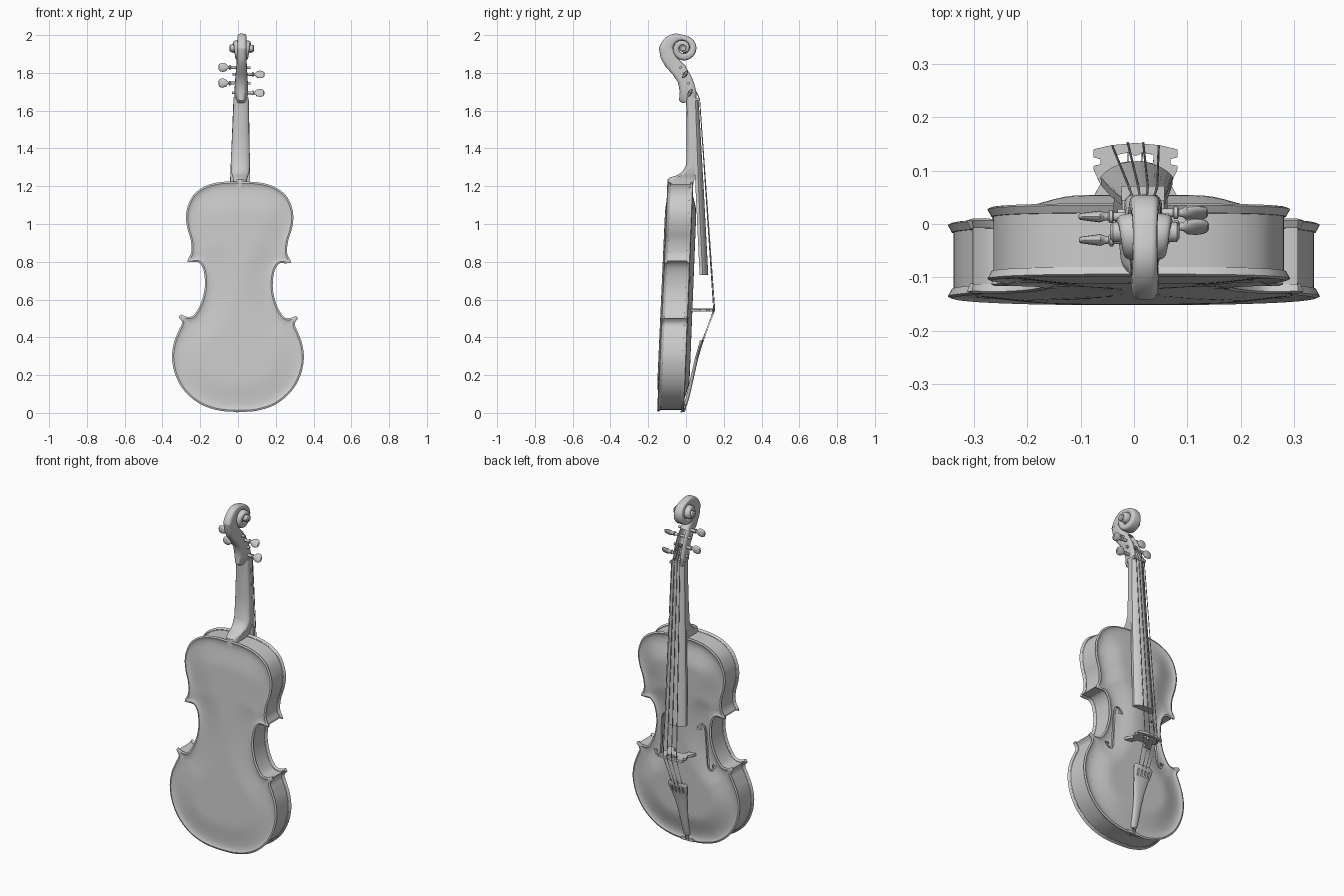
import bpy, bmesh
from math import sin, cos, pi, radians, exp, hypot, copysign
from mathutils import Vector, Matrix
from mathutils.geometry import delaunay_2d_cdt

if "Cube" in bpy.data.objects:
    bpy.data.objects.remove(bpy.data.objects["Cube"])

cutters = []


def make(name, verts, faces, recalc=True):
    me = bpy.data.meshes.new(name)
    me.from_pydata([tuple(v) for v in verts], [], faces)
    bm = bmesh.new()
    bm.from_mesh(me)
    bmesh.ops.delete(bm, geom=[v for v in bm.verts if not v.link_faces], context='VERTS')
    if recalc:
        bmesh.ops.recalc_face_normals(bm, faces=bm.faces)
    bm.to_mesh(me)
    bm.free()
    ob = bpy.data.objects.new(name, me)
    bpy.context.collection.objects.link(ob)
    return ob


def loft(name, rings, caps=True):
    n, m = len(rings[0]), len(rings)
    faces = [(i*n + j, i*n + (j+1) % n, (i+1)*n + (j+1) % n, (i+1)*n + j)
             for i in range(m-1) for j in range(n)]
    if caps:
        faces += [tuple(range(n)), tuple(range((m-1)*n, m*n))]
    return make(name, [p for r in rings for p in r], faces)


def spline(pts, n):
    P = [Vector(p) for p in pts]
    P = [P[0]] + P + [P[-1]]
    out = []
    for i in range(1, len(P)-2):
        a, b, c, d = P[i-1:i+3]
        for k in range(n):
            t = k / n
            out.append(0.5*(2*b + (c-a)*t + (2*a-5*b+4*c-d)*t*t + (3*b-a-3*c+d)*t**3))
    return out + [P[-1]]


def mirrored(half):
    return half + [Vector((-p[0], p[1])) for p in reversed(half[1:-1])]


def inset(poly, d):
    out = []
    for i, p in enumerate(poly):
        e1 = (p - poly[i-1]).normalized()
        e2 = (poly[(i+1) % len(poly)] - p).normalized()
        n1, n2 = Vector((-e1.y, e1.x)), Vector((-e2.y, e2.x))
        out.append(p + (n1 + n2) * d / max(1 + n1.dot(n2), 0.5))
    return out


def inside(p, poly):
    r = False
    for i in range(len(poly)):
        a, b = poly[i-1], poly[i]
        if (a[1] > p[1]) != (b[1] > p[1]) and p[0] < a[0] + (p[1]-a[1])*(b[0]-a[0])/(b[1]-a[1]):
            r = not r
    return r


def edge_dist(p, poly):
    best = 9.0
    for i in range(len(poly)):
        (ax, ay), (bx, by) = poly[i-1], poly[i]
        dx, dy = bx-ax, by-ay
        t = min(1, max(0, ((p[0]-ax)*dx + (p[1]-ay)*dy) / (dx*dx + dy*dy + 1e-12)))
        best = min(best, hypot(p[0]-ax-t*dx, p[1]-ay-t*dy))
    return best


def fill(poly, holes=(), extra=()):
    verts, edges = [], []
    for loop in [poly, *holes]:
        s, n = len(verts), len(loop)
        verts += [Vector(p) for p in loop]
        edges += [(s+i, s+(i+1) % n) for i in range(n)]
    v, _, f = delaunay_2d_cdt(verts + list(extra), edges, [], 0, 1e-5)[:3]
    keep = []
    for t in f:
        c = (v[t[0]] + v[t[1]] + v[t[2]]) / 3
        if inside(c, poly) and not any(inside(c, h) for h in holes):
            keep.append(tuple(t))
    return v, keep


def solidify(ob, t):
    m = ob.modifiers.new("thickness", 'SOLIDIFY')
    m.thickness, m.offset = t, -1


def cut(ob, cutter):
    cutter.hide_render = True
    cutters.append(cutter)
    m = ob.modifiers.new("cut", 'BOOLEAN')
    m.object, m.operation, m.solver = cutter, 'DIFFERENCE', 'EXACT'


def arch_ring(z, w, edge, crown, flat, q=1.0, n=12):
    ts = [-pi/2 + pi*i/n for i in range(n+1)]
    arc = [(w*sin(t), edge + (crown-edge)*max(cos(t), 0)**q, z) for t in ts]
    return arc + [(w*0.98, flat, z), (-w*0.98, flat, z)]


def oval_ring(b, f, wb, wf, p=0.6, n=24):
    out = []
    for i in range(n):
        c, s = cos(2*pi*i/n), sin(2*pi*i/n)
        t = (1 + copysign(abs(c)**p, c)) / 2
        out.append(((wb + (wf-wb)*t) * copysign(abs(s)**p, s), b[0]+(f[0]-b[0])*t, b[1]+(f[1]-b[1])*t))
    return out


def axle(name, y, z, stations, side=1, tilt=0.0, n=16):
    rings = []
    for x, a, b in stations:
        r = []
        for i in range(n):
            u, v = b*cos(2*pi*i/n), a*sin(2*pi*i/n)
            r.append((side*x, y + u*cos(tilt) + v*sin(tilt), z - u*sin(tilt) + v*cos(tilt)))
        rings.append(r)
    return loft(name, rings)


def tube(name, pts, r, n=8):
    P = [Vector(p) for p in pts]
    rings = []
    for i, p in enumerate(P):
        d = P[min(i+1, len(P)-1)] - P[max(i-1, 0)]
        m = d.to_track_quat('Z', 'Y').to_matrix()
        rings.append([p + m @ Vector((r*cos(2*pi*k/n), r*sin(2*pi*k/n), 0)) for k in range(n)])
    return loft(name, rings)


def box(name, x, y, z, sx, sy, sz):
    return loft(name, [[(x+a*sx, y+b*sy, z+c*sz) for a, b in ((-1, -1), (1, -1), (1, 1), (-1, 1))] for c in (-1, 1)])


# body outline: lower bout, waist, upper bout
lower = [(0, .005), (.1, .012), (.2, .046), (.283, .115), (.331, .2), (.349, .29), (.339, .37), (.314, .435), (.298, .475), (.316, .503)]
waist = [(.306, .518), (.27, .505), (.237, .515), (.203, .57), (.183, .64), (.18, .7), (.19, .76), (.213, .793), (.245, .795), (.274, .796)]
upper = [(.271, .812), (.254, .848), (.257, .91), (.275, .97), (.284, 1.03), (.276, 1.09), (.243, 1.155), (.18, 1.2), (.1, 1.221), (0, 1.225)]
outline = mirrored(spline(lower, 5) + spline(waist, 5) + spline(upper, 5))


def front_y(z): return -.013 + .04*z
def back_y(z): return -.15 + .045*z


def swell(d, a):
    t = min(1, max(0, (d-.03)/.14))
    return a*t*t*(3-2*t) + .006*exp(-((d-.009)/.009)**2) - .003


# f-shaped sound holes
path = spline([(.104, .695), (.109, .72), (.126, .728), (.139, .708), (.143, .67), (.147, .6), (.151, .53), (.156, .488), (.169, .468), (.186, .476), (.19, .5)], 4)
side_a, side_b = [], []
for i, p in enumerate(path):
    d = (path[min(i+1, len(path)-1)] - path[max(i-1, 0)]).normalized()
    u = abs(2*i/(len(path)-1) - 1)
    w = .0065 - .003*u + (.011*((u-.8)/.2) if u > .8 else 0)
    side_a.append(p + Vector((-d.y, d.x))*w)
    side_b.append(p - Vector((-d.y, d.x))*w)
f_hole = side_a + side_b[::-1]
f_holes = [f_hole, [Vector((-p.x, p.y)) for p in f_hole]]

# arched front and back plates
grid = [Vector((.02*i, .012 + .02*j)) for i in range(-17, 18) for j in range(61)]
extra = [p for p in grid if inside(p, outline) and edge_dist(p, outline) > .04]
for d in (.004, .009, .016, .026):
    extra += [p for p in inset(outline, d) if inside(p, outline) and edge_dist(p, outline) > .85*d]
for name, base, a, s, holes in (("front_plate", front_y, .028, 1, f_holes), ("back_plate", back_y, .012, -1, [])):
    v, f = fill(outline, holes, extra)
    pts = [(p.x, base(p.y) + s*swell(edge_dist(p, outline), a), p.y) for p in v]
    solidify(make(name, pts, [t[::-1] for t in f] if s > 0 else f, False), .016)

# ribs
rib = inset(outline, .011)
loft("ribs", [[(p.x, y(p.y) + o, p.y) for p in rib] for y, o in ((back_y, .006), (front_y, -.006))], False)

# neck with heel
neck = [(1.19, .036, -.06, -.1, .03), (1.235, .037, -.06, -.098, .045), (1.246, .038, -.05, -.085, .045),
        (1.255, .042, -.02, -.055, .045), (1.275, .048, .005, -.02, .055), (1.315, .051, .025, .002, .055),
        (1.45, .046, .025, .002, .05), (1.6, .041, .02, .004, .045), (1.67, .04, .02, -.003, .045)]
loft("neck", [arch_ring(*s) for s in neck])

# fingerboard and nut
loft("fingerboard", [arch_ring(.73, .068, .088, .118, .072, 1.6), arch_ring(1.2, .054, .066, .093, .05, 1.6),
                     arch_ring(1.655, .041, .05, .067, .035, 1.6)])
box("nut", 0, .055, 1.66, .04, .016, .007)

# hollow pegbox
pegbox = [((-.02, 1.64), (.045, 1.65), .01, .036), ((-.037, 1.655), (.058, 1.668), .018, .041),
          ((-.033, 1.70), (.056, 1.705), .027, .04), ((-.042, 1.75), (.046, 1.745), .03, .037),
          ((-.07, 1.79), (.03, 1.785), .028, .034), ((-.11, 1.835), (0, 1.835), .025, .03),
          ((-.135, 1.88), (-.045, 1.88), .024, .027), ((-.143, 1.93), (-.068, 1.93), .024, .027)]
pegbox_ob = loft("pegbox", [oval_ring(*s) for s in pegbox])
cavity = []
for b, f, wb, wf in pegbox[1:6]:
    b, f = Vector(b), Vector(f)
    cavity.append(oval_ring(b.lerp(f, .45), b.lerp(f, 1.3), wb*.6, wf*.65))
cut(pegbox_ob, loft("pegbox_cutter", cavity))

# scroll: spiral of (angle, outer radius, inner radius, half width)
volute = spline([(180, .128, .053, .025), (135, .1, .048, .023), (90, .071, .042, .022), (45, .069, .037, .024), (0, .07, .034, .027),
                 (-90, .064, .027, .033), (-180, .053, .02, .039), (-270, .043, .014, .045), (-360, .035, .008, .05), (-450, .026, .003, .056)], 8)
rings = []
for a, ro, ri, w in volute:
    c, s = cos(radians(a)), sin(radians(a))
    rings.append(oval_ring((-.015+ro*c, 1.93+ro*s), (-.015+ri*c, 1.93+ri*s), w, w*1.08, .55))
loft("scroll", rings)
axle("scroll_eye", -.015, 1.93, [(-.065, .012, .012), (-.06, .019, .019), (.06, .019, .019), (.065, .012, .012)])

# tuning pegs
peg = [(-.048, .007, .007), (.056, .008, .008), (.058, .012, .012), (.064, .012, .012), (.067, .007, .007), (.074, .009, .008),
       (.082, .02, .011), (.098, .024, .009), (.112, .022, .007), (.119, .016, .006), (.122, .008, .003)]
for i, (side, y, z, tilt) in enumerate([(-1, -.03, 1.828, 0), (1, -.005, 1.793, 35), (-1, .014, 1.745, 0), (1, .021, 1.695, 30)]):
    axle(f"peg_{i+1}", y, z, peg, side, radians(tilt))

# bridge
bridge = mirrored([Vector(p) for p in [(0, .068), (.03, .062), (.042, .048), (.042, .03), (.086, .026), (.084, .04), (.076, .056), (.066, .075), (.078, .1),
                                       (.079, .109), (.066, .112), (.066, .122), (.079, .125), (.079, .14), (.045, .148), (0, .152)]])
heart = mirrored([Vector(p) for p in [(0, .108), (.01, .118), (.033, .114), (.034, .13), (.014, .134), (0, .127)]])
v, f = fill(bridge, [heart])
solidify(make("bridge", [(p.x, p.y, .552) for p in v], f, False), .014)

# tailpiece with string slots, tail loop and saddle
tail = spline([(.04, .01, .004), (.05, .018, .008), (.1, .021, .022), (.2, .028, .045), (.28, .042, .063), (.34, .058, .08), (.37, .062, .089), (.382, .055, .089)], 4)
tail_ob = loft("tailpiece", [arch_ring(z, w, y-.01, y, y-.018) for z, w, y in tail])
for k in (-1.5, -.5, .5, 1.5):
    cut(tail_ob, box("slot_cutter", .023*k, .075, .338, .004, .05, .018))
for s in (-1, 1):
    tube("tail_loop", [(s*.008, 0, .05), (s*.008, -.005, .012), (s*.005, -.03, .004)], .003)
box("saddle", 0, -.015, .014, .04, .009, .008)

# strings
for k in (-1.5, -.5, .5, 1.5):
    tube("string", [(.008*k, .025, 1.76), (.018*k, .072, 1.662), (.029*k, .153-.003*k*k, .545), (.023*k, .088-.003*k*k, .37), (.023*k, .07, .35)], .0022)

# apply modifiers, lean the whole instrument slightly, smooth shading
bpy.ops.object.select_all(action='DESELECT')
parts = [o for o in bpy.data.objects if o not in cutters]
for o in parts:
    o.select_set(True)
bpy.context.view_layer.objects.active = parts[0]
bpy.ops.object.convert(target='MESH')
for c in cutters:
    bpy.data.objects.remove(c)
lean = Matrix(((1, 0, .0125, -.004), (0, 1, 0, 0), (-.0125, 0, 1, 0), (0, 0, 0, 1)))
for o in parts:
    o.data.transform(lean)
bpy.ops.object.shade_smooth_by_angle(angle=radians(35))
